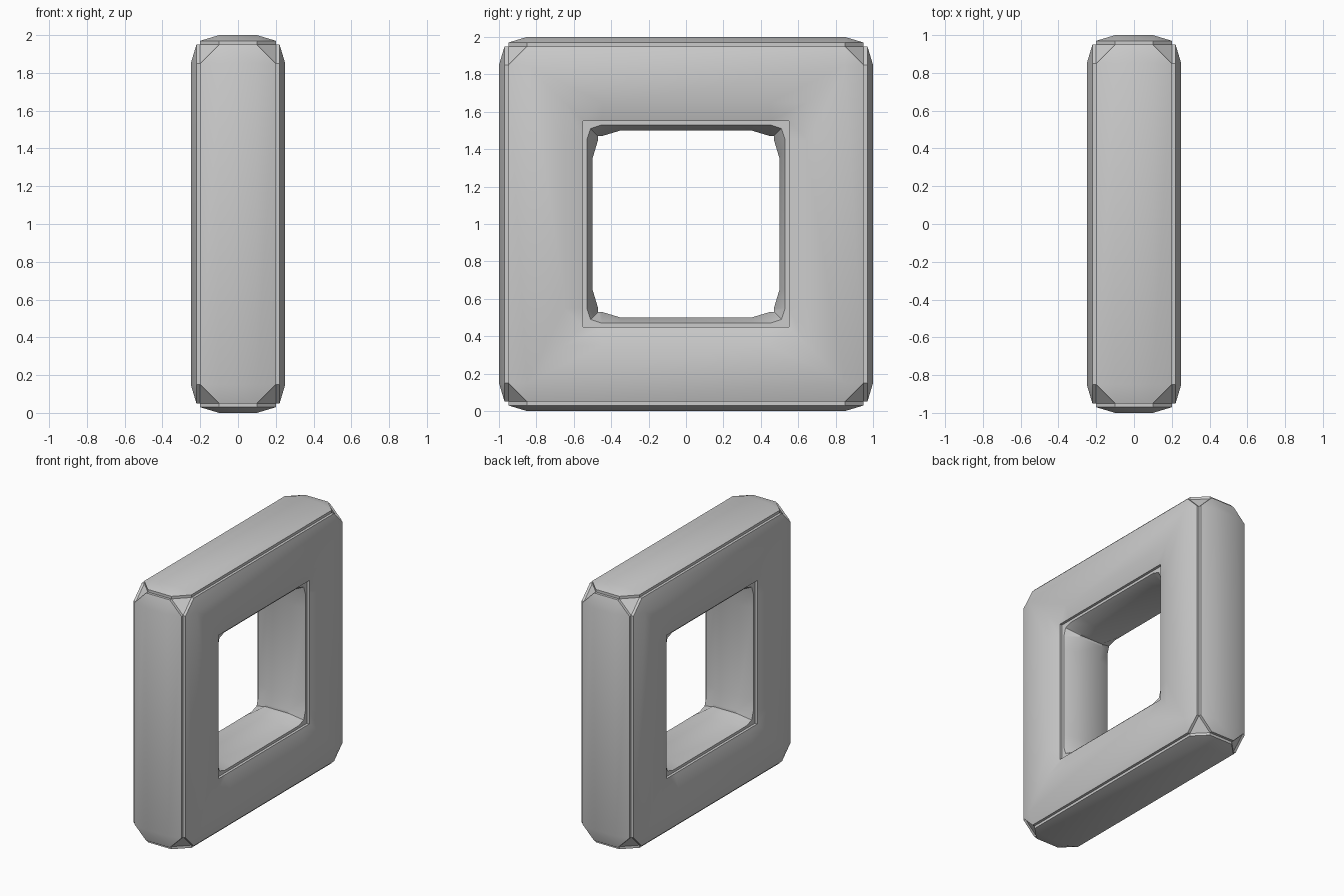
import bpy, bmesh, math

if "Cube" in bpy.data.objects:
    bpy.data.objects.remove(bpy.data.objects["Cube"])

bm = bmesh.new()
cache = {}
ROT = [(1, 0), (0, 1), (-1, 0), (0, -1)]


def vert(x, y, z):
    key = (round(x, 4), round(y, 4), round(z, 4))
    if key not in cache:
        cache[key] = bm.verts.new(key)
    return cache[key]


def face(verts):
    unique = list(dict.fromkeys(verts))
    if len(unique) > 2 and bm.faces.get(unique) is None:
        bm.faces.new(unique)


def place(k, h, u, x):
    # h = distance out from the centre axis, u = along the side
    c, s = ROT[k]
    return vert(x, c * h - s * u, 1 + s * h + c * u)


def loop(x, corner):
    # repeat a one-corner outline around all four corners
    return [place(k, h, u, x) for k in range(4) for h, u in corner]


def bridge(loops):
    for a, b in zip(loops, loops[1:]):
        n = len(a)
        for i in range(n):
            j = (i + 1) % n
            face([a[i], a[j], b[j], b[i]])


def bent(d, near=0.35, far=0.45):
    return [(d, near), (d, far), (d, d), (far, d), (near, d)]


# two broad side panels with a square opening and clipped outer corners
clip = [(.95, .85)] * 3 + [(.85, .95)] * 2
for s in (-1, 1):
    bridge([loop(.20 * s, clip), loop(.22 * s, clip),
            loop(.25 * s, [(.85, .85)] * 5), loop(.25 * s, bent(.65)),
            loop(.22 * s, bent(.55)), loop(.20 * s, bent(.55))])

# four outer rim panels
for k in range(4):
    flat = [(.85, -.1), (.85, .1), (-.85, .1), (-.85, -.1)]
    edge = [(.95, -.1), (.95, .1), (.85, .2), (-.85, .2),
            (-.95, .1), (-.95, -.1), (-.85, -.2), (.85, -.2)]
    inner = [0, 1, 1, 2, 2, 3, 3, 0]
    top = [place(k, 1.0, *p) for p in flat]
    face(top)
    bridge([[top[i] for i in inner],
            [place(k, .97, *p) for p in edge],
            [place(k, .95, *p) for p in edge]])
    # clipped outer corner plates
    for s in (-1, 1):
        face([place(k, .95, .85, .2 * s), place(k, .85, .95, .2 * s),
              place(k, .95, .95, .1 * s)])

# inner wall of the opening with filleted corners
fillet = [(.5, .35), (.47, .45), (.47, .47), (.45, .47), (.35, .5)]
lip = [(.53, .35), (.53, .45), (.51, .51), (.45, .53), (.35, .53)]
bridge([loop(-.2, bent(.55)), loop(-.2, lip), loop(-.1, fillet),
        loop(.1, fillet), loop(.2, lip), loop(.2, bent(.55))])

bmesh.ops.recalc_face_normals(bm, faces=bm.faces)
mesh = bpy.data.meshes.new("square_frame")
bm.to_mesh(mesh)
bm.free()
frame = bpy.data.objects.new("square_frame", mesh)
bpy.context.collection.objects.link(frame)
bpy.context.view_layer.objects.active = frame
frame.select_set(True)
bpy.ops.object.shade_smooth_by_angle(angle=math.radians(30))
